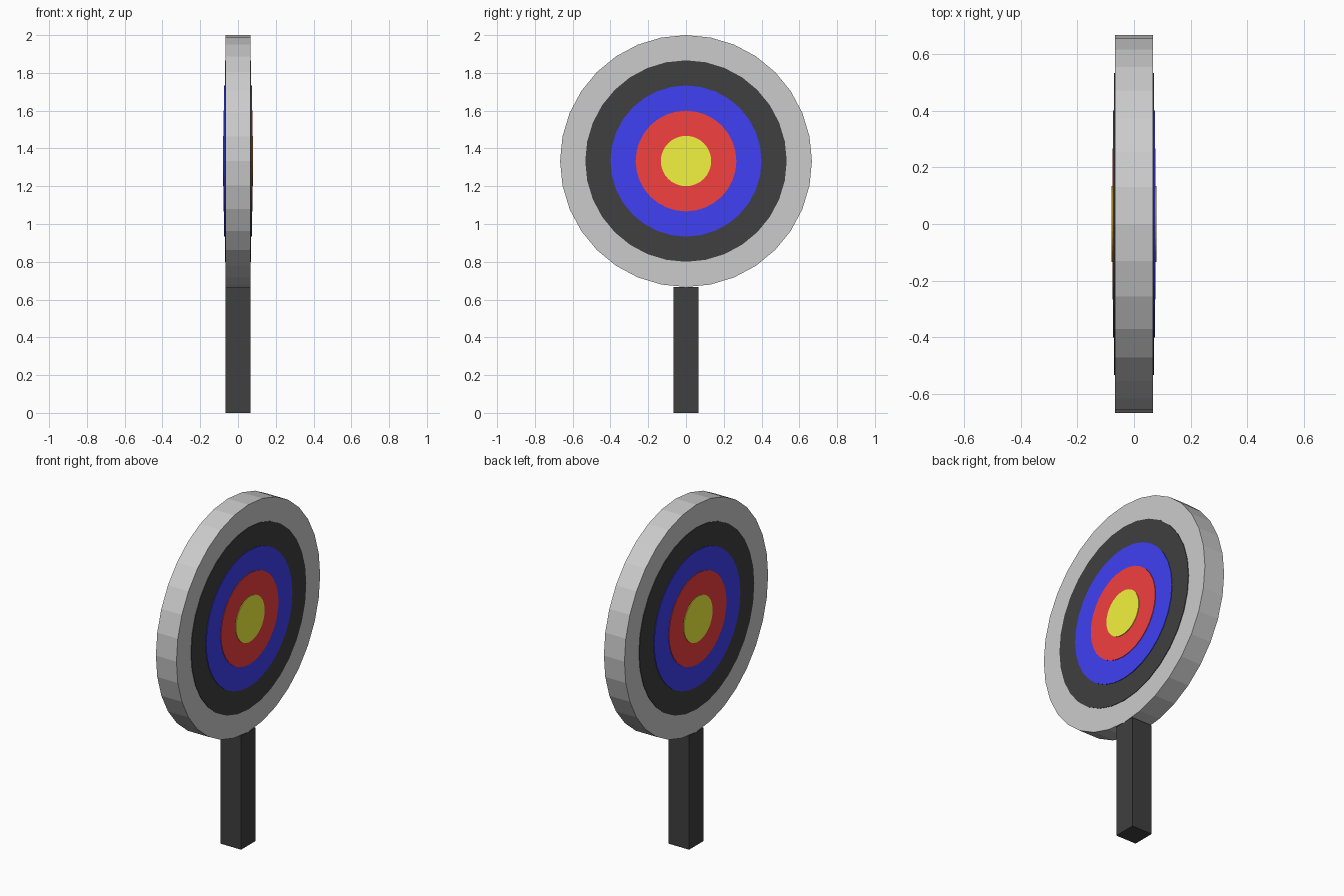
import bpy
from math import pi

if "Cube" in bpy.data.objects:
    bpy.data.objects.remove(bpy.data.objects["Cube"])

CENTRE_Z = 4 / 3
SIDES = 32


def paint(obj, name, color):
    mat = bpy.data.materials.get(name) or bpy.data.materials.new(name)
    mat.diffuse_color = (*color, 1)
    mat.use_nodes = True
    mat.node_tree.nodes["Principled BSDF"].inputs["Base Color"].default_value = mat.diffuse_color
    obj.data.materials.append(mat)


def disc(name, radius, half_depth):
    # Cylinder lying along x, with a vertex pointing straight up
    bpy.ops.mesh.primitive_cylinder_add(vertices=SIDES, radius=radius, depth=2 * half_depth,
                                        location=(0, 0, CENTRE_Z), rotation=(0, pi / 2, 0))
    obj = bpy.context.object
    obj.name = name
    return obj


# Grey backing board
disc("target_board", 2 / 3, 0.0667)

# Coloured rings, each slightly prouder than the last on both faces
rings = [
    ("black", 0.5333, (0.05, 0.05, 0.05)),
    ("blue", 0.4, (0.05, 0.05, 0.9)),
    ("red", 0.2667, (0.9, 0.05, 0.05)),
    ("yellow", 0.1333, (0.9, 0.9, 0.05)),
]
for i, (name, radius, color) in enumerate(rings, 1):
    paint(disc(name + "_ring", radius, 0.0667 + 0.0033 * i), name, color)

# Square post
bpy.ops.mesh.primitive_cube_add(size=1, location=(0, 0, 1 / 3))
post = bpy.context.object
post.name = "post"
post.scale = (0.1333, 0.1333, 2 / 3)
paint(post, "black", (0.05, 0.05, 0.05))
